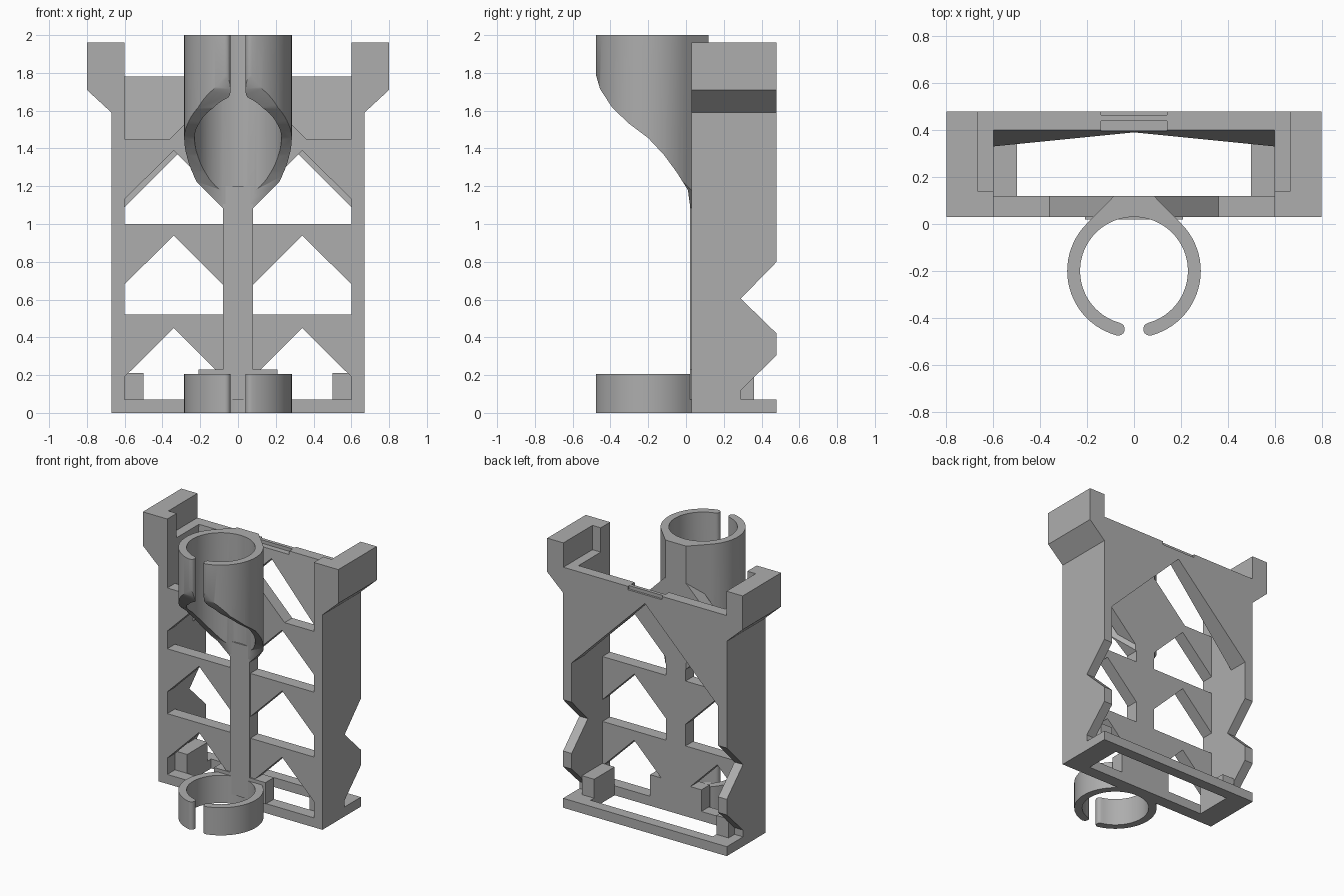
import bpy, bmesh, math
from mathutils import Vector

old = bpy.data.objects.get("Cube")
if old:
    bpy.data.objects.remove(old, do_unlink=True)

grey = bpy.data.materials.new("plain grey")
grey.use_nodes = True
GREY = (0.42, 0.42, 0.42, 1)
grey.diffuse_color = GREY
grey.node_tree.nodes["Principled BSDF"].inputs["Base Color"].default_value = GREY


def prism(name, axis, outline, lo, hi):
    """Extrude a 2D outline along an axis; the outline uses the other two axes in order."""
    def place(p, d):
        c = list(p)
        c.insert("xyz".index(axis), d)
        return Vector(c)
    bm = bmesh.new()
    bottom = [bm.verts.new(place(p, lo)) for p in outline]
    top = [bm.verts.new(place(p, hi)) for p in outline]
    bm.faces.new(bottom)
    bm.faces.new(top)
    n = len(outline)
    for i in range(n):
        j = (i + 1) % n
        bm.faces.new((bottom[i], bottom[j], top[j], top[i]))
    bmesh.ops.recalc_face_normals(bm, faces=bm.faces)
    mesh = bpy.data.meshes.new(name)
    bm.to_mesh(mesh)
    bm.free()
    mesh.materials.append(grey)
    obj = bpy.data.objects.new(name, mesh)
    bpy.context.collection.objects.link(obj)
    return obj


def box(name, x, y, z):
    return prism(name, "z", [(x[0], y[0]), (x[1], y[0]), (x[1], y[1]), (x[0], y[1])], *z)


def activate(obj):
    bpy.ops.object.select_all(action="DESELECT")
    obj.select_set(True)
    bpy.context.view_layer.objects.active = obj


def cut(obj, *cutters):
    for c in cutters:
        c.hide_render = True
        mod = obj.modifiers.new("cut", "BOOLEAN")
        mod.operation = "DIFFERENCE"
        mod.solver = "EXACT"
        mod.object = c
        activate(obj)
        bpy.ops.object.modifier_apply(modifier=mod.name)
        bpy.data.objects.remove(c, do_unlink=True)


def flip(points, s):
    return [(s * a, b) for a, b in points]


FRONT, INNER, BACK = 0.03, 0.12, 0.48
WALL_IN, WALL_OUT = 0.60, 0.67

# Base plate with its long opening
base = box("base_plate", (-WALL_OUT, WALL_OUT), (FRONT, BACK), (0, 0.07))
cut(base, box("base_opening", (-0.5, 0.5), (INNER, 0.40), (-0.1, 0.2)))

# Front lattice with three rows of house-shaped holes
right_edge = [(WALL_IN, 0.06), (WALL_IN, 1.45), (0.36, 1.45), (0.09, 1.72)]
lattice = prism("front_lattice", "y",
                right_edge + flip(right_edge, -1)[::-1], FRONT, INNER)
for sill, shoulder in ((0.0, 0.19), (0.52, 0.68), (1.0, 1.13)):
    for s in (-1, 1):
        hole = [(0.08, sill), (0.601, sill), (0.601, shoulder),
                (0.34, shoulder + 0.26), (0.08, shoulder)]
        cut(lattice, prism("hole", "y", flip(hole, s), FRONT - 0.1, INNER + 0.1))
box("lower_joint_plate", (-0.21, 0.21), (0.02, INNER), (0.07, 0.23))
box("centre_strip", (-0.08, 0.08), (0.02, 0.05), (0.07, 1.2))

# Side walls, clip ears and foot blocks
wall_profile = [(FRONT, 0), (BACK, 0), (BACK, 0.07), (0.29, 0.07), (0.29, 0.12),
                (BACK, 0.305), (BACK, 0.42), (0.29, 0.605), (BACK, 0.80),
                (BACK, 1.6), (FRONT, 1.6)]
ear_profile = [(WALL_IN, 1.59), (WALL_OUT, 1.59), (0.8, 1.71), (0.8, 1.96), (WALL_IN, 1.96)]
for side, s in (("right", -1), ("left", 1)):
    prism(side + "_wall", "x", wall_profile, s * WALL_IN, s * WALL_OUT)
    ear = prism(side + "_ear", "y", flip(ear_profile, s), FRONT, BACK)
    cut(ear, box("ear_pocket", sorted((s * 0.5, s * 0.668)), (0.14, 0.6), (1.78, 2.1)))
    box(side + "_foot_block", sorted((s * 0.5, s * WALL_IN)), (INNER, 0.36), (0.06, 0.21))

# Back gusset: tapered panel with a roof-shaped opening and two shallow top notches
gusset = prism("back_gusset", "x", [(BACK, 1.78), (0.40, 1.78), (0.33, 1.08), (BACK, 1.08)],
               -WALL_IN, WALL_IN)
cut(gusset,
    prism("roof_opening", "y", [(-0.7, 0.99), (0, 1.69), (0.7, 0.99), (0.7, 0.9), (-0.7, 0.9)], 0.2, 0.6),
    box("inner_notch", (-0.14, 0.14), (0.3, 0.44), (1.755, 1.9)),
    box("outer_notch", (-0.14, 0.14), (0.465, 0.6), (1.755, 1.9)))

# Split-ring section with rounded tips and a neck to the lattice
CY, R_OUT, R_IN, TIP = -0.2, 0.285, 0.23, 15


def on_ring(r, deg):
    a = math.radians(deg)
    return (r * math.sin(a), CY - r * math.cos(a))


def arc(r, start, end, steps):
    return [on_ring(r, start + (end - start) * i / steps) for i in range(steps + 1)]


def ring_tip(s):
    """Half-round tip from the inner to the outer edge on side s."""
    mid, half = (R_OUT + R_IN) / 2, (R_OUT - R_IN) / 2
    a = math.radians(TIP * s)
    points = []
    for i in range(1, 8):
        t = math.pi * i / 8
        r = mid - half * math.cos(t)
        x, y = r * math.sin(a), CY - r * math.cos(a)
        e = half * math.sin(t) * s
        points.append((x - e * math.cos(a), y - e * math.sin(a)))
    return points


section = (arc(R_OUT, TIP, 135, 24) + [(0.085, INNER), (-0.085, INNER)]
           + arc(R_OUT, -135, -TIP, 24) + ring_tip(-1)[::-1]
           + arc(R_IN, -TIP, -360 + TIP, 64) + ring_tip(1))

lower_ring = prism("lower_ring", "z", section, 0, 0.205)
sleeve = prism("upper_sleeve", "z", section, 1.07, 2.0)

# Sweeping underside of the sleeve
sweep = [(-0.6, 1.0), (-0.6, 1.81), (-0.48, 1.80), (-0.455, 1.715), (-0.39, 1.615),
         (-0.3, 1.53), (-0.2, 1.455), (-0.116, 1.365), (-0.05, 1.275), (0.01, 1.18),
         (0.025, 1.07), (0.025, 1.0)]
cut(sleeve, prism("sweep_cutter", "x", sweep, -0.5, 0.5))
for s in (-1, 1):
    taper = [(0.08, 1.0), (0.08, 1.085), (0.3, 1.305), (0.3, 1.0)]
    cut(sleeve, prism("taper_cutter", "y", flip(taper, s), -0.03, 0.3))

for ring in (lower_ring, sleeve):
    activate(ring)
    bpy.ops.object.shade_smooth_by_angle(angle=math.radians(30))
